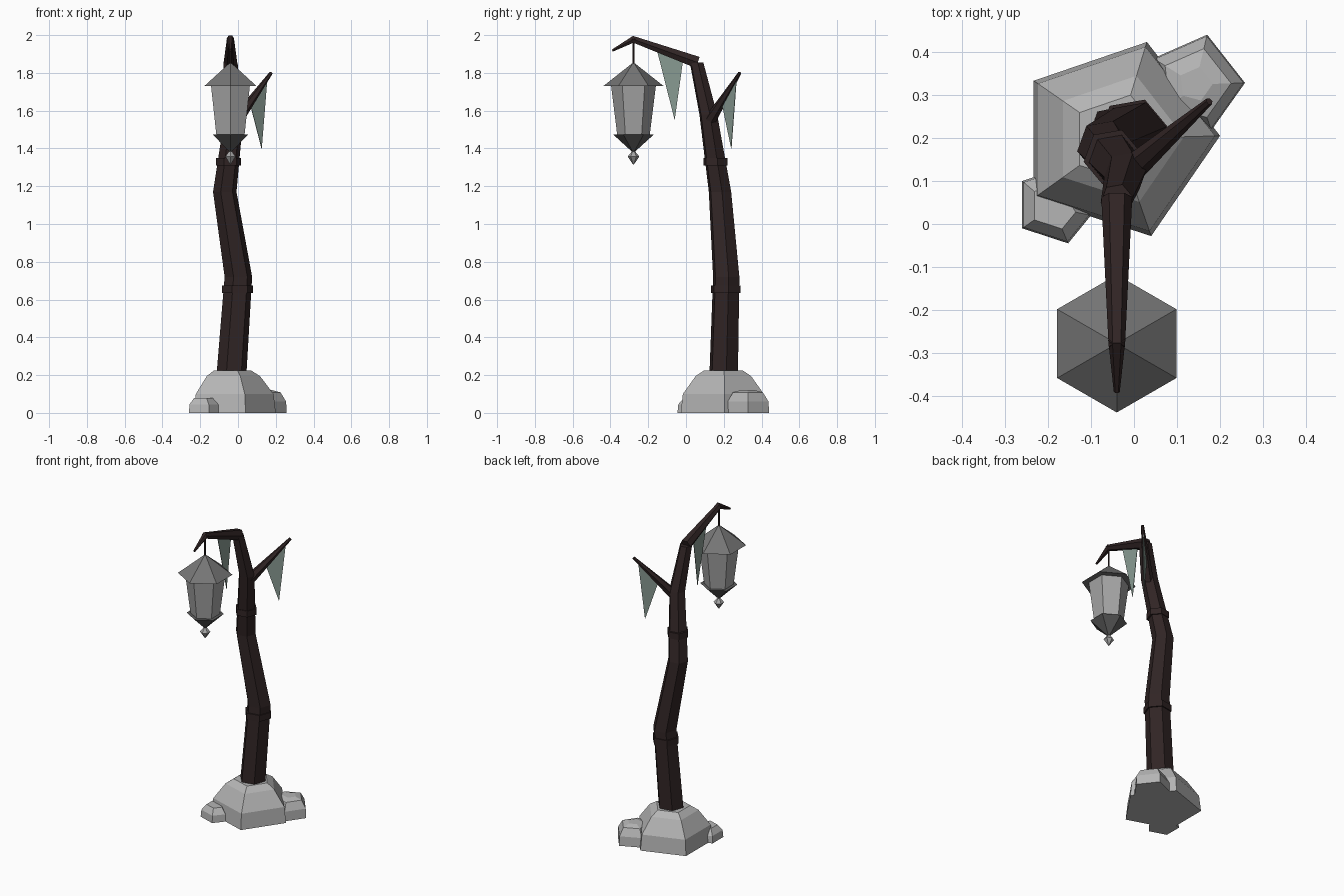
import bpy, bmesh, math
from mathutils import Vector

if "Cube" in bpy.data.objects:
    bpy.data.objects.remove(bpy.data.objects["Cube"])


def material(name, r, g, b):
    m = bpy.data.materials.new(name)
    m.diffuse_color = (r, g, b, 1)
    m.use_nodes = True
    m.node_tree.nodes["Principled BSDF"].inputs["Base Color"].default_value = m.diffuse_color
    return m


BARK = material("dark bark", 0.030, 0.018, 0.018)
STONE = material("grey stone", 0.46, 0.46, 0.46)
GLASS = material("grey glass", 0.38, 0.38, 0.38)
ROOF = material("roof grey", 0.18, 0.18, 0.18)
IRON = material("dark iron", 0.11, 0.11, 0.11)
CLOTH = material("pale green cloth", 0.25, 0.33, 0.29)


def loft(name, rings, mat):
    """Skin a list of equal-sized point rings and cap both ends."""
    bm = bmesh.new()
    loops = [[bm.verts.new(p) for p in ring] for ring in rings]
    n = len(loops[0])
    for a, b in zip(loops, loops[1:]):
        for i in range(n):
            j = (i + 1) % n
            bm.faces.new((a[i], a[j], b[j], b[i]))
    bm.faces.new(loops[0][::-1])
    bm.faces.new(loops[-1])
    bmesh.ops.recalc_face_normals(bm, faces=bm.faces)
    me = bpy.data.meshes.new(name)
    bm.to_mesh(me)
    bm.free()
    me.materials.append(mat)
    ob = bpy.data.objects.new(name, me)
    bpy.context.collection.objects.link(ob)
    return ob


def flat_ring(x, y, z, r, turn, n=6):
    return [Vector((x + r * math.cos(turn + math.tau * i / n),
                    y + r * math.sin(turn + math.tau * i / n), z)) for i in range(n)]


def limb(name, start, end, r0, r1, mat=BARK, n=6):
    """Tapered straight tube between two points."""
    a, b = Vector(start), Vector(end)
    q = (b - a).to_track_quat('Z', 'Y')
    rings = [[p + q @ v for v in flat_ring(0, 0, 0, r, 0, n)] for p, r in ((a, r0), (b, r1))]
    return loft(name, rings, mat)


def rock(name, outline, levels):
    """Stack scaled copies of a ground outline; levels are (z, scale)."""
    cx = sum(p[0] for p in outline) / len(outline)
    cy = sum(p[1] for p in outline) / len(outline)
    loft(name, [[(cx + (x - cx) * s, cy + (y - cy) * s, z) for x, y in outline]
                for z, s in levels], STONE)


def lathe(name, profile, mat, x=-0.04, y=-0.278):
    """Six-sided turned part; profile is (z, radius)."""
    loft(name, [flat_ring(x, y, z, r, math.pi / 6) for z, r in profile], mat)


# base rocks
rock("main_rock", [(-0.233, 0.06), (0.04, -0.028), (0.2, 0.205), (0.03, 0.423), (-0.233, 0.333)],
     [(0, 1), (0.1, 0.95), (0.195, 0.65), (0.225, 0.45)])
rock("right_rock", [(0.06, 0.25), (0.18, 0.218), (0.258, 0.328), (0.17, 0.44), (0.045, 0.385)],
     [(0, 1), (0.06, 0.97), (0.108, 0.72), (0.12, 0.35)])
rock("left_rock", [(-0.26, -0.01), (-0.153, -0.045), (-0.1, 0.02), (-0.17, 0.13), (-0.26, 0.1)],
     [(0, 1), (0.045, 0.95), (0.08, 0.6)])

# crooked trunk with two raised bands
TURN = math.radians(10)
path = [(-0.04, 0.197, 0.15, 0.081), (-0.033, 0.2, 0.225, 0.08), (0.002, 0.213, 0.72, 0.074),
        (-0.07, 0.18, 1.17, 0.063), (-0.02, 0.118, 1.58, 0.05), (-0.04, 0.056, 1.855, 0.038)]
loft("trunk", [flat_ring(x, y, z, r, TURN) for x, y, z, r in path], BARK)
for name, x, y, z, r in (("lower_band", -0.003, 0.211, 0.655, 0.083),
                         ("upper_band", -0.051, 0.156, 1.33, 0.067)):
    loft(name, [flat_ring(x, y, z + d, r, TURN) for d in (-0.02, 0.02)], BARK)

# lantern arm, drooping tip and side branch
limb("lantern_arm", (-0.04, 0.062, 1.855), (-0.04, -0.285, 1.98), 0.036, 0.019)
limb("arm_tip", (-0.04, -0.27, 1.982), (-0.04, -0.39, 1.918), 0.02, 0.007)
limb("side_branch", (-0.005, 0.128, 1.55), (0.175, 0.285, 1.8), 0.032, 0.009)

# hanging lantern
limb("hanger_rod", (-0.04, -0.278, 1.83), (-0.04, -0.278, 1.98), 0.006, 0.006)
lathe("lantern_roof", [(1.73, 0.16), (1.85, 0.008)], ROOF)
lathe("lantern_glass", [(1.47, 0.086), (1.735, 0.119)], GLASS)
lathe("lantern_base", [(1.383, 0.008), (1.475, 0.109)], IRON)
lathe("lantern_finial", [(1.315, 0.002), (1.357, 0.031), (1.39, 0.004)], GLASS)


# triangular cloth pennants, thin plates
def pennant(name, corners):
    a, b, c = map(Vector, corners)
    off = (b - a).cross(c - a).normalized() * 0.0015
    loft(name, [[p - off for p in (a, b, c)], [p + off for p in (a, b, c)]], CLOTH)


pennant("arm_pennant", [(-0.04, -0.155, 1.925), (-0.04, -0.015, 1.87), (-0.04, -0.06, 1.55)])
pennant("branch_pennant", [(0.063, 0.19, 1.64), (0.155, 0.268, 1.772), (0.125, 0.24, 1.4)])
